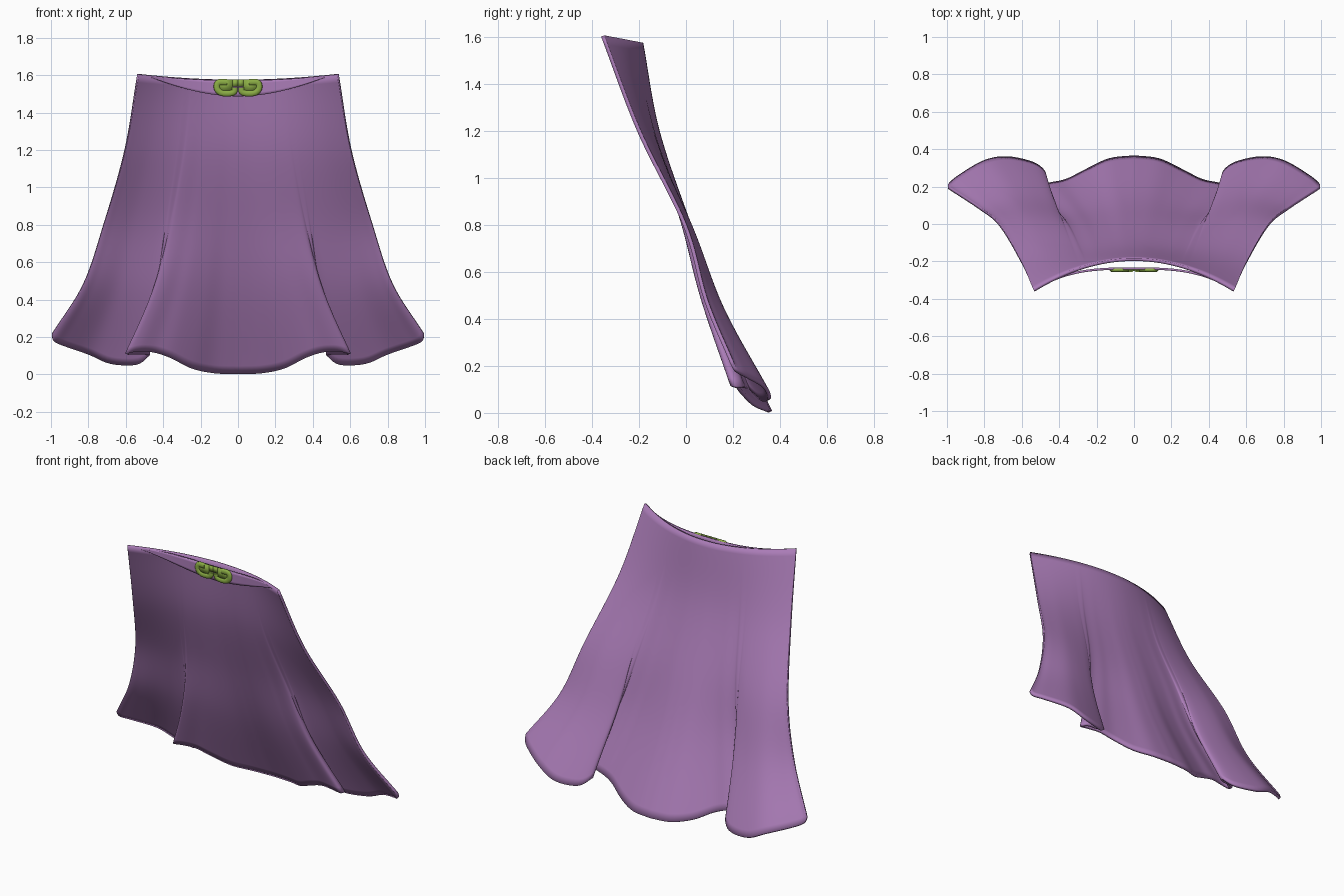
import bpy, bmesh
from mathutils import Vector

cube = bpy.data.objects.get("Cube")
if cube:
    bpy.data.objects.remove(cube, do_unlink=True)


def material(name, rgb):
    m = bpy.data.materials.new(name)
    m.use_nodes = True
    m.diffuse_color = (*rgb, 1)
    bsdf = m.node_tree.nodes["Principled BSDF"]
    bsdf.inputs["Base Color"].default_value = (*rgb, 1)
    bsdf.inputs["Roughness"].default_value = 0.8
    return m


PURPLE = material("purple cloth", (0.40, 0.20, 0.47))
GREEN = material("green clasp", (0.26, 0.42, 0.06))


def spline(points, steps):
    """Smooth curve through points of any dimension."""
    pts = [Vector(p) for p in points]
    pts = [2 * pts[0] - pts[1]] + pts + [2 * pts[-1] - pts[-2]]
    out = []
    for a, b, c, d in zip(pts, pts[1:], pts[2:], pts[3:]):
        for i in range(steps):
            s = i / steps
            out.append(b + 0.5 * s * ((c - a) + s * ((2 * a - 5 * b + 4 * c - d)
                       + s * (3 * b - 3 * c + d - a))))
    return out + [pts[-2]]


def sheet(name, rows, thickness, mat):
    """Thin smooth cloth from a grid of points."""
    bm = bmesh.new()
    grid = [[bm.verts.new(p) for p in row] for row in rows]
    for r, s in zip(grid, grid[1:]):
        for i in range(len(r) - 1):
            bm.faces.new((r[i], s[i], s[i + 1], r[i + 1]))
    mesh = bpy.data.meshes.new(name)
    bm.to_mesh(mesh)
    bm.free()
    ob = bpy.data.objects.new(name, mesh)
    bpy.context.collection.objects.link(ob)
    mesh.materials.append(mat)
    mod = ob.modifiers.new("thickness", "SOLIDIFY")
    mod.thickness = thickness
    mod.offset = 0
    for p in mesh.polygons:
        p.use_smooth = True
    return ob


# Hem outline of one half, from the centre out through the S-shaped fold
hem = [(0, .36, .005), (.13, .345, .01), (.25, .29, .035), (.36, .235, .09),
       (.45, .215, .12), (.54, .195, .125), (.595, .205, .11), (.575, .24, .11),
       (.51, .25, .11), (.48, .275, .10), (.54, .325, .055), (.68, .355, .06),
       (.80, .335, .11), (.93, .26, .155), (.985, .215, .18), (.995, .195, .215)]
length = [0]
for a, b in zip(hem, hem[1:]):
    length.append(length[-1] + (Vector(b) - Vector(a)).length)
half = spline([(*p, d / length[-1]) for p, d in zip(hem, length)], 5)

# Width, edge y, centre y, edge z, centre z, fold strength, from neck to hem
sections = [(.535, -.355, -.19, 1.605, 1.575, 0), (.605, -.20, -.12, 1.2, 1.2, .06),
            (.72, -.005, .015, .8, .8, .2), (.83, .085, .15, .48, .44, .5),
            (1, .195, .36, .215, .005, 1)]


def cape_row(sec):
    width, edge_y, mid_y, edge_z, mid_z, fold = sec
    row = []
    for hx, hy, hz, t in half:
        bow = 1 - t * t
        fold_y = hy - (.195 + .165 * bow)
        fold_z = hz - (.215 - .21 * bow)
        row.append((width * (t + fold * (hx - t)),
                    edge_y + (mid_y - edge_y) * bow + fold * fold_y,
                    edge_z + (mid_z - edge_z) * bow + fold * fold_z))
    return [(-x, y, z) for x, y, z in reversed(row[1:])] + row


sheet("cape", [cape_row(s) for s in spline(sections, 10)], .016, PURPLE)

# Neck strap joining the two shoulders
strap = []
for k in range(6):
    row = []
    for i in range(-24, 25):
        s = i / 24
        top = 1.572 + .028 * s * s
        drop = .085 * (1 - s * s) ** 1.3
        row.append((.51 * s, -.238 - .1 * abs(s) ** 3, top - drop * k / 5))
    strap.append(row)
sheet("neck_strap", strap, .012, PURPLE)


# Clasp: a curled hook over a thin backing on each side
def clasp_half(side, name):
    curve = bpy.data.curves.new(name + "_hook", "CURVE")
    curve.dimensions = "3D"
    curve.bevel_depth = .017
    curve.bevel_resolution = 4
    curve.use_fill_caps = True
    path = spline([(.06, 1.562), (.105, 1.56), (.112, 1.53), (.09, 1.507),
                   (.05, 1.503), (.022, 1.512), (.018, 1.535)], 6)
    sp = curve.splines.new("POLY")
    sp.points.add(len(path) - 1)
    for p, (x, z) in zip(sp.points, path):
        p.co = (side * x, 0, z, 1)
    hook = bpy.data.objects.new(name + "_hook", curve)
    hook.location.y = -.246
    hook.scale.y = .7
    bpy.context.collection.objects.link(hook)
    curve.materials.append(GREEN)
    for z0, z1, x0, x1 in [(1.51, 1.577, .03, .108), (1.54, 1.577, 0, .03)]:
        rows = [[(side * x, -.248, z) for x in (x0, x1)] for z in (z0, z1)]
        sheet(name + "_backing", rows, .008, GREEN)


clasp_half(1, "left_clasp")
clasp_half(-1, "right_clasp")
